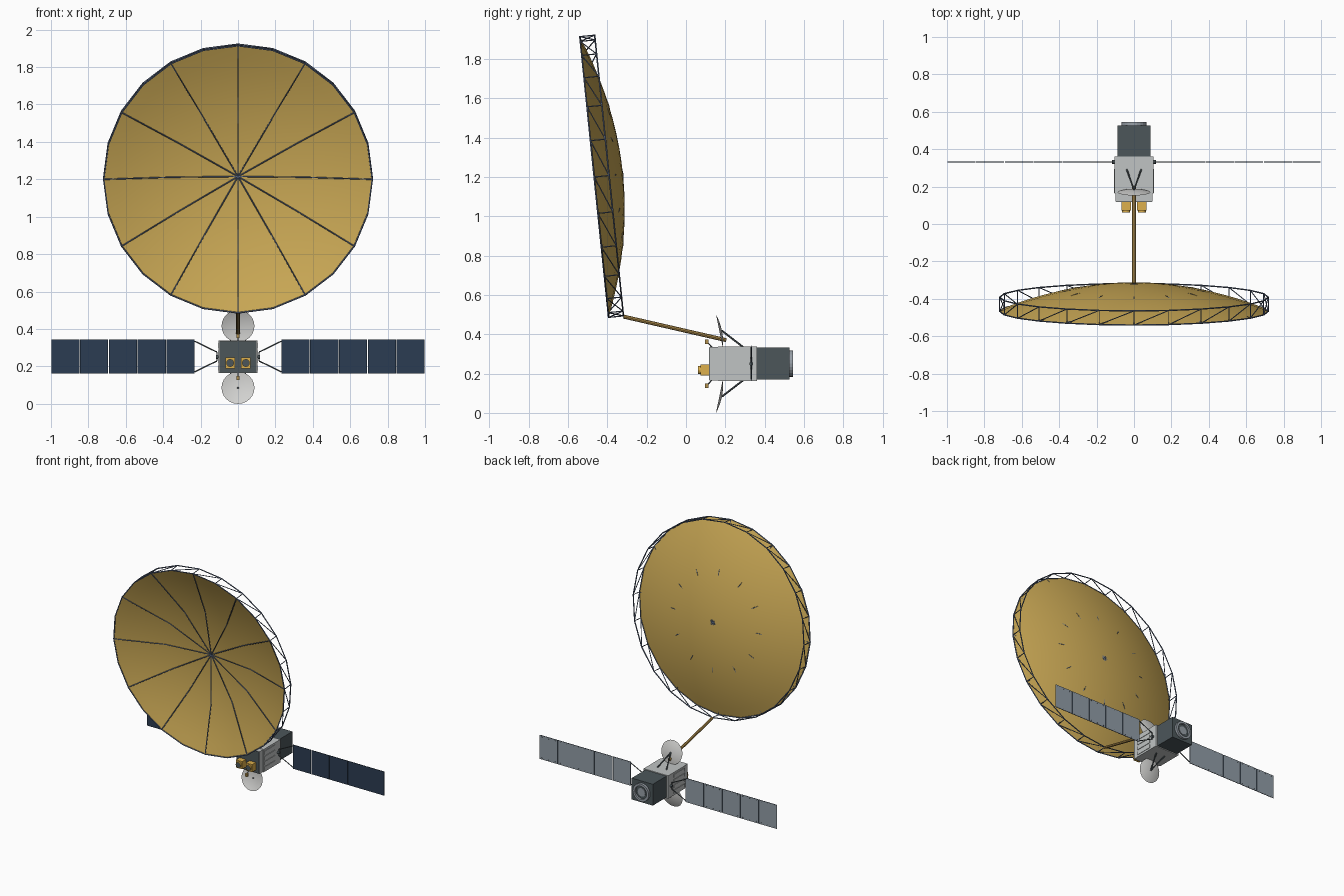
import bpy, bmesh, math
from mathutils import Vector, Matrix

old = bpy.data.objects.get("Cube")
if old:
    bpy.data.objects.remove(old, do_unlink=True)


def material(name, *rgb):
    lin = [((c / 255 + 0.055) / 1.055) ** 2.4 for c in rgb] + [1]
    m = bpy.data.materials.new(name)
    m.use_nodes = True
    m.diffuse_color = lin
    m.node_tree.nodes["Principled BSDF"].inputs["Base Color"].default_value = lin
    return m


GOLD = material("gold mesh", 204, 170, 86)
HORN = material("horn gold", 222, 176, 76)
BOOM = material("boom bronze", 176, 142, 76)
TRUSS = material("truss navy", 92, 106, 132)
LIGHT = material("body light grey", 192, 196, 196)
WHITE = material("antenna white", 210, 210, 208)
DARK = material("module dark grey", 76, 86, 90)
CELL = material("solar cell blue", 43, 60, 82)
REAR = material("panel rear grey", 146, 157, 167)
STEEL = material("nozzle grey", 152, 160, 168)

MID = 0.2505      # height of the spacecraft axis


def finish(name, bm, *mats):
    me = bpy.data.meshes.new(name)
    bm.to_mesh(me)
    bm.free()
    for m in mats:
        me.materials.append(m)
    ob = bpy.data.objects.new(name, me)
    bpy.context.collection.objects.link(ob)
    return ob


def boxes(name, centers, size, *mats):
    bm = bmesh.new()
    for c in centers:
        bmesh.ops.create_cube(bm, size=1, matrix=Matrix.Translation(c) @ Matrix.Diagonal((*size, 1)))
    return finish(name, bm, *mats)


def rods(name, mat, pairs, radius, sides=6):
    bm = bmesh.new()
    for a, b in pairs:
        a, b = Vector(a), Vector(b)
        rot = (b - a).to_track_quat("Z", "Y").to_matrix().to_4x4()
        bmesh.ops.create_cone(bm, cap_ends=True, segments=sides, radius1=radius, radius2=radius,
                              depth=(b - a).length, matrix=Matrix.Translation((a + b) / 2) @ rot)
    return finish(name, bm, mat)


def lathe(name, mat, profile, frame, sides, soft=False):
    # Revolve (radius, height) points around the frame's local z
    bm = bmesh.new()
    verts = [bm.verts.new((0, r, h)) for r, h in profile]
    edges = [bm.edges.new(e) for e in zip(verts, verts[1:])]
    bmesh.ops.spin(bm, geom=verts + edges, cent=(0, 0, 0), axis=(0, 0, 1), angle=math.tau, steps=sides)
    bmesh.ops.remove_doubles(bm, verts=bm.verts, dist=1e-5)
    bmesh.ops.recalc_face_normals(bm, faces=bm.faces)
    bm.transform(frame)
    for f in bm.faces:
        f.smooth = soft
    return finish(name, bm, mat)


def frame(origin, by, bz):
    # Local z points along the back axis, local y runs up the dish
    back = Vector((0, by, bz)).normalized()
    up = Vector((0, -back.z, back.y))
    side = up.cross(back)
    return Matrix.Translation(origin) @ Matrix((side, up, back)).transposed().to_4x4()


def bowl(radius, depth, rings):
    return [(radius * i / rings, depth * (1 - (i / rings) ** 2)) for i in range(rings + 1)]


# Main reflector
R, DEPTH, RIM, N = 0.718, 0.147, 0.076, 24
main = frame((0, -0.467, 1.2), 0.9948, 0.102)
lathe("main_reflector", GOLD, bowl(R, DEPTH, 10), main, N, True)


def on_dish(r, h, step):
    a = math.tau * step / N
    return main @ Vector((r * math.sin(a), r * math.cos(a), h))


# Reflector ribs
ribs = []
for k in range(0, N, 2):
    pts = [on_dish(R * t, DEPTH * (1 - t * t) - 0.001, k) for t in (0, 0.5, 1)]
    ribs += list(zip(pts, pts[1:]))
rods("reflector_ribs", TRUSS, ribs, 0.0034)

# Perimeter truss
hoops, braces = [], []
for k in range(N):
    f0, f1 = on_dish(R, 0, k), on_dish(R, 0, k + 1)
    b0, b1 = on_dish(R, RIM, k), on_dish(R, RIM, k + 1)
    hoops += [(f0, f1), (b0, b1)]
    braces += [(f0, b0), (b0, f1)]
rods("truss_hoops", TRUSS, hoops, 0.0042)
rods("truss_braces", TRUSS, braces, 0.003)

# Boom
rods("boom", BOOM, [((0, -0.318, 0.49), (0, 0.205, 0.37))], 0.01, 8)

# Body with dark front, side louvres and rear module
boxes("body", [(0, 0.262, MID)], (0.206, 0.2, 0.174), LIGHT)
boxes("body_front_section", [(0, 0.142, MID)], (0.196, 0.044, 0.17), LIGHT)
boxes("front_plate", [(0, 0.12, MID)], (0.192, 0.006, 0.166), DARK)
boxes("rear_module", [(0, 0.443, MID)], (0.178, 0.166, 0.162), DARK)
for s, side in ((-1, "right"), (1, "left")):
    louvres = [(s * 0.104, 0.23, MID + z) for z in (-0.06, -0.02, 0.02, 0.06)]
    boxes(side + "_louvres", louvres, (0.006, 0.13, 0.026), LIGHT)

# Nozzle at the back
back = frame((0, 0.525, MID), 1, 0)
lathe("nozzle_ring", STEEL, [(0.067, 0), (0.067, 0.02), (0.05, 0.02), (0.05, 0)], back, 24)
lathe("nozzle_throat", DARK, [(0, 0.006), (0.05, 0.006)], back, 24)
lathe("nozzle_core", STEEL, [(0, 0.01), (0.032, 0.01), (0.032, 0.002)], back, 16)

# Front feed horns
for s, side in ((-1, "right"), (1, "left")):
    x, z = s * 0.042, 0.218
    boxes(side + "_horn_box", [(x, 0.097, z)], (0.052, 0.048, 0.058), HORN)
    mouth = frame((x, 0.074, z), -1, 0)
    lathe(side + "_horn_neck", HORN, [(0.021, 0), (0.021, 0.012), (0.017, 0.012)], mouth, 16)
    lathe(side + "_horn_mouth", DARK, [(0, 0.0125), (0.019, 0.0125)], mouth, 16)

# Small antennas above and below the body, each on a forked mount
for s, side in ((1, "upper"), (-1, "lower")):
    r, d = 0.088, 0.013
    small = frame((0, 0.17, MID + s * 0.165), 0.98, s * 0.2)
    lathe(side + "_antenna", WHITE, bowl(r, d, 5), small, 24, True)
    hub = small @ Vector((0, 0, d))
    legs = [(hub, (x, 0.29, MID + s * 0.085)) for x in (-0.038, 0.038)]
    rods(side + "_antenna_fork", DARK, legs, 0.005)
    feed = Vector((0, 0.106, MID + s * 0.112))
    rods(side + "_feed_arm", DARK, [(feed, (0, 0.135, MID + s * 0.08))], 0.003)
    boxes(side + "_feed", [feed], (0.016, 0.018, 0.022), BOOM)

# Solar wings: blue cells on the front, grey behind
PY, W, H = 0.332, 0.154, 0.182
for s, side in ((-1, "right"), (1, "left")):
    centers = [(s * (0.23 + W * (i + 0.5)), PY, MID + 0.002) for i in range(5)]
    panels = boxes(side + "_solar_panels", centers, (W - 0.0035, 0.004, H), CELL, REAR)
    for p in panels.data.polygons:
        p.material_index = 1 if p.normal.y > 0.5 else 0
    # Fastener studs on the rear
    studs = [(x + dx, PY + 0.002, z + dz) for x, y, z in centers
             for dx in (-0.055, 0, 0.055) for dz in (-0.08, 0.08)]
    boxes(side + "_rear_studs", studs, (0.005, 0.002, 0.004), DARK)
    # Yoke
    tips = [(s * 0.232, PY, MID + z) for z in (-0.08, 0.084)]
    roots = [(s * 0.113, PY, MID + z) for z in (-0.022, 0.026)]
    rods(side + "_yoke", DARK, list(zip(roots, tips)) + [tuple(roots)], 0.0035)
    rods(side + "_yoke_pivot", DARK, [((s * 0.1, PY, MID), (s * 0.118, PY, MID))], 0.01, 12)
